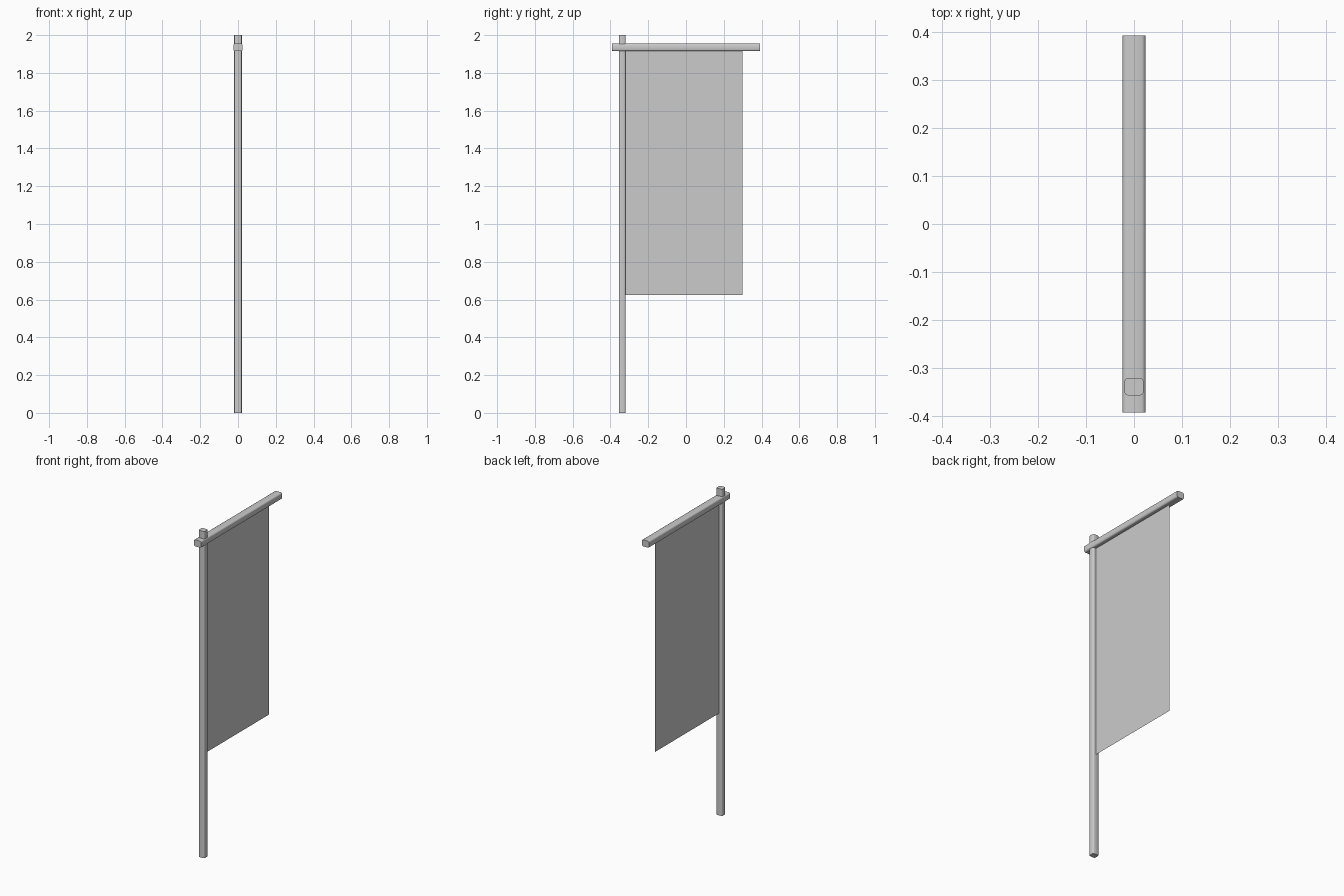
import bpy, bmesh, math
from mathutils import Vector

if "Cube" in bpy.data.objects:
    bpy.data.objects.remove(bpy.data.objects["Cube"])


def bevelled_beam(name, size, centre, axis, bevel):
    """Square beam whose four long edges are softened."""
    bm = bmesh.new()
    bmesh.ops.create_cube(bm, size=1)
    bmesh.ops.scale(bm, vec=size, verts=bm.verts)
    long_edges = [e for e in bm.edges
                  if abs((e.verts[0].co - e.verts[1].co)[axis]) > 0.1]
    bmesh.ops.bevel(bm, geom=long_edges, offset=bevel, segments=2,
                    profile=0.5, affect='EDGES')
    bmesh.ops.translate(bm, vec=Vector(centre), verts=bm.verts)
    return finish(name, bm)


def finish(name, bm):
    mesh = bpy.data.meshes.new(name)
    bm.to_mesh(mesh)
    bm.free()
    ob = bpy.data.objects.new(name, mesh)
    bpy.context.collection.objects.link(ob)
    bpy.ops.object.select_all(action='DESELECT')
    ob.select_set(True)
    bpy.context.view_layer.objects.active = ob
    bpy.ops.object.shade_smooth_by_angle(angle=math.radians(50))
    return ob


# upright pole
bevelled_beam("pole", (0.04, 0.036, 2.0), (0, -0.338, 1.0), 2, 0.007)

# horizontal bar crossing near the top of the pole
bevelled_beam("crossbar", (0.048, 0.784, 0.04), (0, 0, 1.935), 1, 0.008)

# hanging cloth: a single flat sheet
bm = bmesh.new()
corners = [(-0.325, 0.625), (0.298, 0.625), (0.298, 1.92), (-0.325, 1.92)]
bm.faces.new([bm.verts.new((0, y, z)) for y, z in corners])
finish("banner_cloth", bm)
